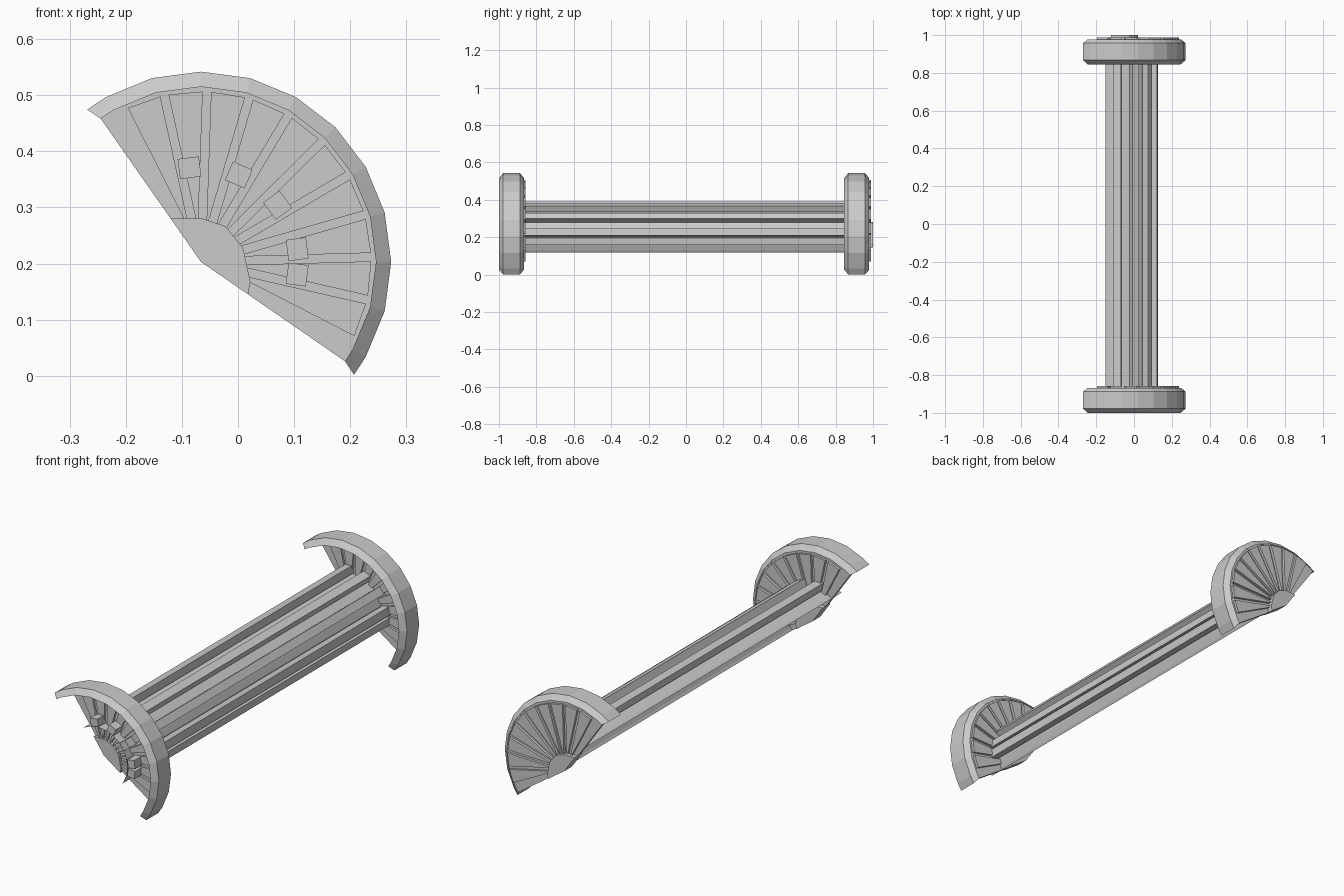
import bpy, bmesh
from math import cos, sin, tan, radians, atan2, degrees, hypot

if "Cube" in bpy.data.objects:
    bpy.data.objects.remove(bpy.data.objects["Cube"])

CX, CZ = -0.066, 0.203      # axis of the half-wheels
A0, A1 = -34.6, 125.0       # angular span of the sector
ANGLES = [A0] + list(range(-30, 121, 15)) + [A1]


def at(r, deg, y):
    a = radians(deg)
    return (CX + r * cos(a), y, CZ + r * sin(a))


def finish(bm, name):
    bmesh.ops.recalc_face_normals(bm, faces=bm.faces)
    me = bpy.data.meshes.new(name)
    bm.to_mesh(me)
    bm.free()
    ob = bpy.data.objects.new(name, me)
    bpy.context.collection.objects.link(ob)
    return ob


def prism(bm, pts, y0, y1):
    # extrude a (radius, degrees) outline along y
    f = [bm.verts.new(at(r, d, y0)) for r, d in pts]
    b = [bm.verts.new(at(r, d, y1)) for r, d in pts]
    bm.faces.new(f)
    bm.faces.new(b)
    n = len(pts)
    for i in range(n):
        j = (i + 1) % n
        bm.faces.new((f[i], f[j], b[j], b[i]))


def block(bm, c, u0, u1, w0, w1, y0, y1):
    # radial block at angle c from u0 to u1 with half-widths w0, w1
    pts = ((u0, -w0), (u1, -w1), (u1, w1), (u0, w0))
    prism(bm, [(hypot(u, v), c + degrees(atan2(v, u))) for u, v in pts], y0, y1)


def sweep(name, prof):
    # closed (radius, y, end flare in degrees) profile swept round the sector
    bm = bmesh.new()
    rings = []
    for d in ANGLES:
        sgn = (d == A1) - (d == A0)
        rings.append([bm.verts.new(at(r, d + sgn * e, y)) for r, y, e in prof])
    n = len(prof)
    for a, b in zip(rings, rings[1:]):
        for i in range(n):
            j = (i + 1) % n
            bm.faces.new((a[i], a[j], b[j], b[i]))
    bm.faces.new(rings[0])
    bm.faces.new(rings[-1])
    return finish(bm, name)


def solid(name, outline, y0, y1):
    bm = bmesh.new()
    prism(bm, [(0, 0)] + outline, y0, y1)
    return finish(bm, name)


HUB = [(0.102, A0), (0.095, -22), (0.079, 19), (0.077, 56), (0.078, 90), (0.08, 105), (0.095, A1)]

for label, y in (("front", -1.0), ("back", 0.845)):
    # chamfered rim band
    sweep(label + "_rim", [(0.312, y, 0), (0.339, y + 0.022, 1.8), (0.339, y + 0.112, 1.8),
                           (0.315, y + 0.133, 0), (0.312, y + 0.133, 0)])
    # recessed plate and hub
    solid(label + "_plate", [(0.312, d) for d in ANGLES], y + 0.112, y + 0.131)
    solid(label + "_hub", HUB, y + 0.098, y + 0.155)
    # raised wedge panels on both faces of the plate
    bm = bmesh.new()
    for i in range(10):
        w = lambda u: u * tan(radians(7.2)) - 0.0075
        block(bm, 109.6 - 14.4 * i, 0.072, 0.302, w(0.072), w(0.302), y + 0.102, y + 0.143)
    finish(bm, label + "_wedge_panels")

# thin open curved sheet between the wheels, running through the front plate
bm = bmesh.new()
front = [bm.verts.new(at(0.148, d, -0.94)) for d in ANGLES]
back = [bm.verts.new(at(0.148, d, 0.955)) for d in ANGLES]
for i in range(len(ANGLES) - 1):
    bm.faces.new((front[i], front[i + 1], back[i + 1], back[i]))
finish(bm, "core_sheet")

# long square bars lying on the sheet, poking through the front plate
for i, (c, shift) in enumerate(((97, 0), (66.5, 0), (36.5, 0.001), (7.5, 0.004), (-7.5, 0.004))):
    bm = bmesh.new()
    block(bm, c, 0.151 + shift, 0.187 + shift, 0.019, 0.019, -0.945, 0.955)
    finish(bm, "bar_%d" % (i + 1))
